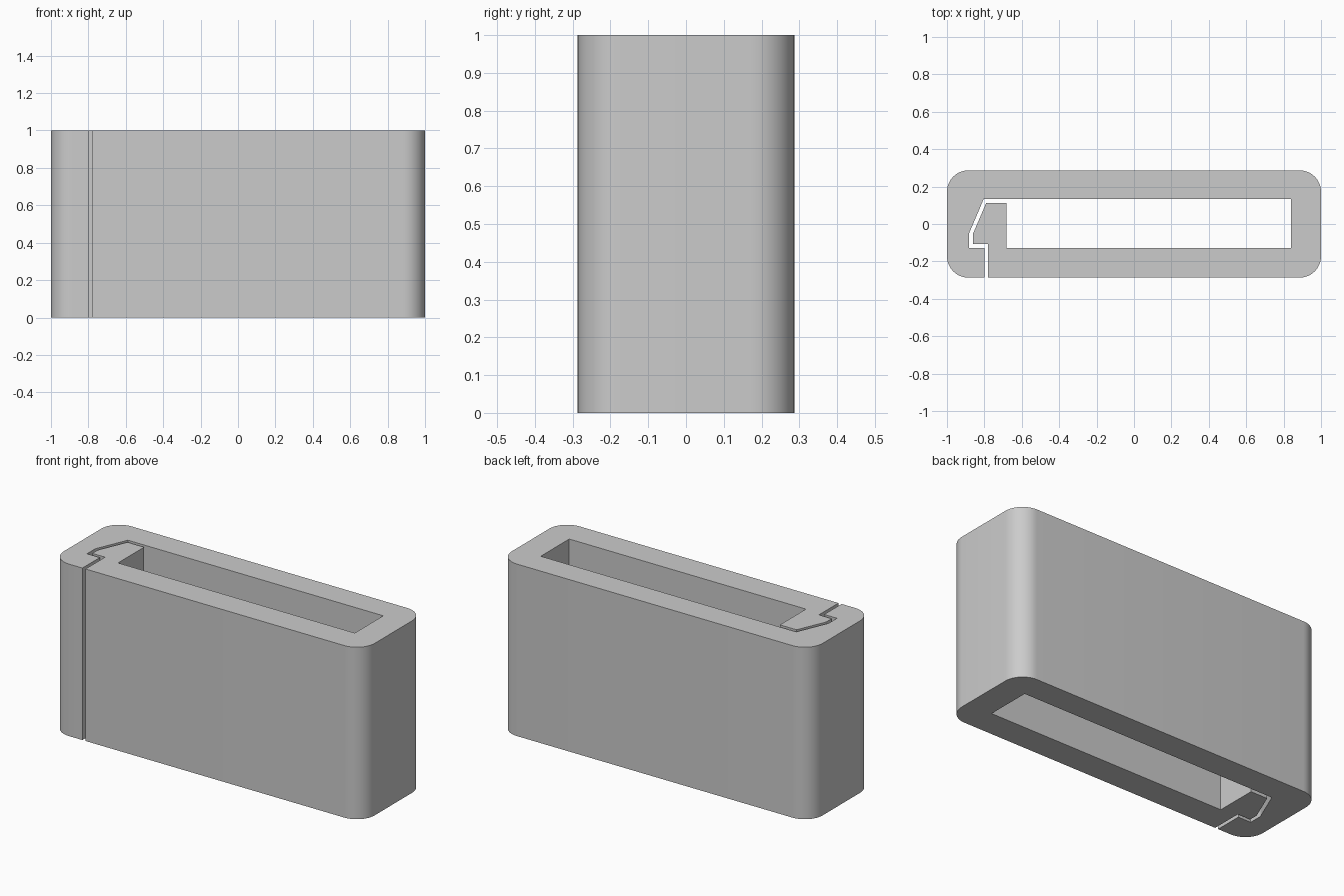
import bpy
import bmesh
from math import cos, sin, pi

cube = bpy.data.objects.get("Cube")
if cube:
    bpy.data.objects.remove(cube, do_unlink=True)

HALF_X, HALF_Y, HEIGHT, RADIUS = 1.0, 0.287, 1.0, 0.115
STEPS = 12


def corner(sx, sy, start):
    """Arc of one rounded outer corner, counter-clockwise."""
    cx, cy = sx * (HALF_X - RADIUS), sy * (HALF_Y - RADIUS)
    angles = [start + pi / 2 * i / STEPS for i in range(STEPS + 1)]
    return [(cx + RADIUS * cos(a), cy + RADIUS * sin(a)) for a in angles]


# Outer wall, from the right lip of the slit round to its left lip
outer = [(-0.78, -HALF_Y)]
outer += corner(1, -1, -pi / 2) + corner(1, 1, 0)
outer += corner(-1, 1, pi / 2) + corner(-1, -1, pi)
outer.append((-0.80, -HALF_Y))

# Latch socket, then the cavity, then the hooked tongue
socket = [(-0.80, -0.127), (-0.882, -0.127), (-0.882, -0.05), (-0.803, 0.135)]
cavity = [(0.84, 0.135), (0.84, -0.127), (-0.683, -0.127)]
tongue = [(-0.683, 0.113), (-0.79, 0.113), (-0.862, -0.055),
          (-0.862, -0.107), (-0.78, -0.107)]

# Extrude the profile
bm = bmesh.new()
base = bm.faces.new([bm.verts.new((x, y, 0)) for x, y in outer + socket + cavity + tongue])
result = bmesh.ops.extrude_face_region(bm, geom=[base], use_keep_orig=True)
for item in result["geom"]:
    if isinstance(item, bmesh.types.BMVert):
        item.co.z = HEIGHT
bmesh.ops.recalc_face_normals(bm, faces=bm.faces)
mesh = bpy.data.meshes.new("latching_sleeve")
bm.to_mesh(mesh)
bm.free()

# Plain grey material
grey = bpy.data.materials.new("plain_grey")
grey.use_nodes = True
colour = (0.6, 0.6, 0.6, 1)
grey.diffuse_color = colour
grey.node_tree.nodes["Principled BSDF"].inputs["Base Color"].default_value = colour
mesh.materials.append(grey)

sleeve = bpy.data.objects.new("latching_sleeve", mesh)
bpy.context.collection.objects.link(sleeve)
bpy.context.view_layer.objects.active = sleeve
sleeve.select_set(True)
bpy.ops.object.shade_smooth_by_angle(angle=pi / 9)
